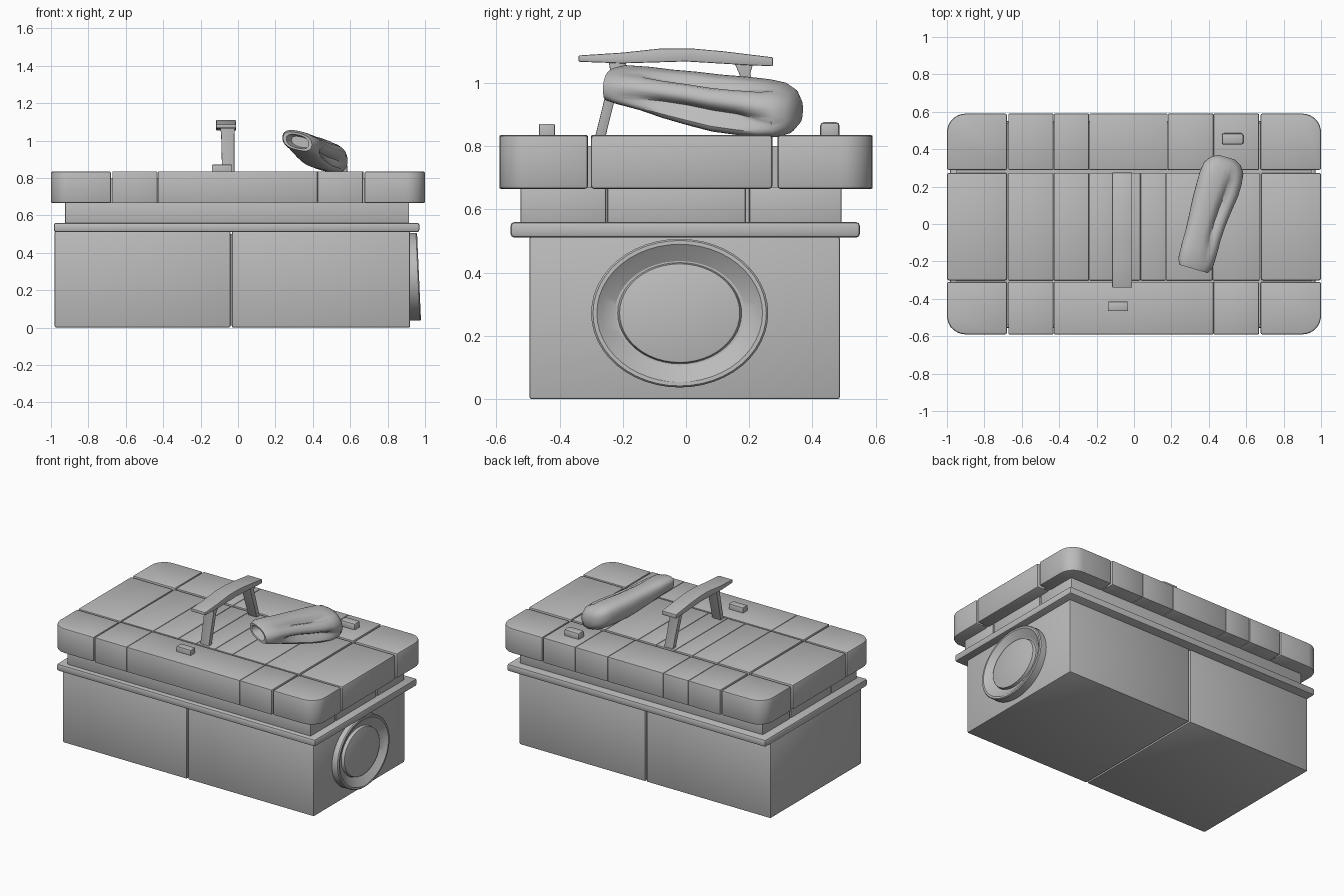
import bpy, bmesh, math
from mathutils import Vector

cube = bpy.data.objects.get("Cube")
if cube:
    bpy.data.objects.remove(cube, do_unlink=True)

grey = bpy.data.materials.new("plain grey")
grey.diffuse_color = (0.5, 0.5, 0.5, 1)
grey.use_nodes = True
grey.node_tree.nodes["Principled BSDF"].inputs["Base Color"].default_value = (0.5, 0.5, 0.5, 1)


def finish(name, bm, bevel=0.0, segments=2, angle=35):
    """Bevel the sharp edges, then turn the bmesh into a shaded object."""
    bmesh.ops.recalc_face_normals(bm, faces=bm.faces[:])
    if bevel:
        sharp = [e for e in bm.edges if e.is_manifold and e.calc_face_angle() > 0.6]
        bmesh.ops.bevel(bm, geom=sharp, offset=bevel, segments=segments,
                        profile=0.5, affect='EDGES', clamp_overlap=True)
    mesh = bpy.data.meshes.new(name)
    bm.to_mesh(mesh)
    bm.free()
    mesh.materials.append(grey)
    obj = bpy.data.objects.new(name, mesh)
    bpy.context.collection.objects.link(obj)
    bpy.ops.object.select_all(action='DESELECT')
    obj.select_set(True)
    bpy.context.view_layer.objects.active = obj
    bpy.ops.object.shade_smooth_by_angle(angle=math.radians(angle))
    return obj


def box(name, x, y, z, bevel=0.008, corner=0.0):
    """Box from (low, high) ranges; corner rounds the lid's four outer corners."""
    bm = bmesh.new()
    bmesh.ops.create_cube(bm, size=1)
    for v in bm.verts:
        v.co = [r[0] if c < 0 else r[1] for c, r in zip(v.co, (x, y, z))]
    if corner:
        outer = []
        for e in bm.edges:
            a, b = (v.co for v in e.verts)
            m = (a + b) / 2
            if abs(a.z - b.z) > 0.01 and abs(m.x) > 0.95 and abs(m.y) > 0.55:
                outer.append(e)
        if outer:
            bmesh.ops.bevel(bm, geom=outer, offset=corner, segments=8,
                            profile=0.5, affect='EDGES')
    return finish(name, bm, bevel)


def loft(name, rings, bevel=0.0, angle=35, caps=(True, True)):
    """Skin a list of equal-length closed loops of points."""
    bm = bmesh.new()
    loops = [[bm.verts.new(p) for p in ring] for ring in rings]
    n = len(loops[0])
    for a, b in zip(loops, loops[1:]):
        for i in range(n):
            bm.faces.new((a[i], a[(i + 1) % n], b[(i + 1) % n], b[i]))
    if caps[0]:
        bm.faces.new(loops[0])
    if caps[1]:
        bm.faces.new(loops[-1])
    return finish(name, bm, bevel, angle=angle)


# Lower body in two halves, with the flange above
box("body_right_half", (-0.98, -0.041), (-0.495, 0.487), (0, 0.515))
box("body_left_half", (-0.033, 0.92), (-0.495, 0.487), (0, 0.515))
box("body_seam_core", (-0.1, 0.05), (-0.48, 0.472), (0.012, 0.5), 0)
box("flange", (-0.985, 0.97), (-0.555, 0.55), (0.511, 0.56), 0.012)

# Neck under the lid, three strips
for name, y in (("front", (-0.523, -0.253)), ("middle", (-0.249, 0.188)), ("back", (0.2, 0.492))):
    box("neck_" + name, (-0.925, 0.915), y, (0.55, 0.68), 0.006)
box("neck_core", (-0.91, 0.9), (-0.5, 0.47), (0.55, 0.68), 0)

# Lid: three rows of tiles over a core
rows = {
    "front": ((-0.59, -0.31), [-1, -0.675, -0.43, 0.425, 0.672, 1]),
    "middle": ((-0.301, 0.273), [-1, -0.675, -0.43, -0.24, -0.105, 0.035, 0.17, 0.42, 0.675, 1]),
    "back": ((0.289, 0.59), [-1, -0.675, -0.43, -0.24, 0.18, 0.425, 0.672, 1]),
}
for row, (y, cuts) in rows.items():
    for i, (a, b) in enumerate(zip(cuts, cuts[1:])):
        # wide seams beside the end tiles, hairline seams elsewhere
        ga = 0 if i == 0 else (0.004 if abs(a) > 0.6 else 0.001)
        gb = 0 if b == 1 else (0.004 if abs(b) > 0.6 else 0.001)
        box(f"lid_{row}_tile_{i + 1}", (a + ga, b - gb), y, (0.665, 0.835),
            0.01 if abs(a + b) > 1.5 else 0.004, 0.1)
box("lid_core", (-0.95, 0.95), (-0.54, 0.54), (0.67, 0.8), 0)

# Latches
box("front_latch", (-0.14, -0.032), (-0.465, -0.415), (0.82, 0.871), 0.004)
box("back_latch", (0.47, 0.585), (0.424, 0.486), (0.82, 0.876), 0.012)

# Handle: arched grip on two splayed legs
grip = [(-0.34, 1.067), (-0.34, 1.087), (-0.2, 1.096), (-0.08, 1.109), (0.02, 1.109),
        (0.12, 1.1), (0.275, 1.081), (0.275, 1.053), (0.2, 1.056), (0.0, 1.068), (-0.2, 1.062)]
loft("handle_grip", [[(x, y, z) for y, z in grip] for x in (-0.117, -0.01)], 0.004)


def leg(name, sections):
    rings = []
    for z, y0, y1, x0, x1 in sections:
        rings.append([(x0, y0, z), (x1, y0, z), (x1, y1, z), (x0, y1, z)])
    loft(name, rings, 0.003)


leg("handle_front_leg", [(0.82, -0.29, -0.257, -0.085, -0.02), (1.03, -0.238, -0.205, -0.09, -0.02),
                         (1.07, -0.245, -0.185, -0.095, -0.015)])
leg("handle_back_leg", [(0.82, 0.235, 0.268, -0.085, -0.02), (1.03, 0.168, 0.203, -0.09, -0.02),
                        (1.07, 0.15, 0.215, -0.095, -0.015)])

# Round dished port on the left end, leaning slightly outwards at the bottom
port = [(0.28, 0.235, 0.90), (0.28, 0.235, 0.962), (0.274, 0.23, 0.968), (0.262, 0.218, 0.968),
        (0.245, 0.2, 0.955), (0.205, 0.165, 0.932), (0.196, 0.16, 0.932), (0.19, 0.156, 0.952),
        (0.185, 0.151, 0.954)]
rings = []
for ry, rz, x in port:
    ring = []
    for i in range(48):
        a = math.tau * i / 48
        dz = rz * math.sin(a)
        ring.append((x - 0.045 * dz, -0.02 + ry * math.cos(a), 0.272 + dz))
    rings.append(ring)
loft("side_port", rings, angle=30)

# Rounded hollow object lying on the lid: x, y, half width, z low, z high, groove depth
pod = [(0.335, -0.18, 0.05, 0.965, 1.02, 0), (0.318, -0.238, 0.062, 0.96, 1.03, 0),
       (0.318, -0.24, 0.08, 0.95, 1.042, 0), (0.33, -0.205, 0.096, 0.94, 1.05, 0),
       (0.352, -0.13, 0.1, 0.92, 1.045, 0.12), (0.372, -0.06, 0.1, 0.895, 1.037, 0.4),
       (0.395, 0.02, 0.105, 0.872, 1.03, 0.5), (0.42, 0.1, 0.113, 0.852, 1.02, 0.5),
       (0.448, 0.18, 0.12, 0.842, 1.013, 0.45), (0.468, 0.25, 0.12, 0.835, 1.005, 0.25),
       (0.48, 0.3, 0.11, 0.835, 0.995, 0), (0.49, 0.335, 0.085, 0.845, 0.975, 0),
       (0.495, 0.357, 0.045, 0.87, 0.945, 0)]
across = Vector((0.96, -0.28, 0))
rings = []
for x, y, w, lo, hi, groove in pod:
    ring = []
    for i in range(40):
        a = math.tau * i / 40
        c, s = math.cos(a), math.sin(a)
        # two grooves run along the open side: one above, one facing outwards
        r = 1 - groove * (0.75 * math.exp(-((a - 1.15) / 0.2) ** 2)
                          + math.exp(-(((a + 0.2 + math.pi) % math.tau - math.pi) / 0.28) ** 2))
        u = w * r * math.copysign(abs(c) ** 0.8, c)
        h = (hi - lo) / 2 * r * math.copysign(abs(s) ** 0.8, s)
        p = Vector((x, y, (lo + hi) / 2)) + across * u
        ring.append((p.x, p.y, p.z + h - 0.22 * u))
    rings.append(ring)
loft("lid_pod", rings, angle=50)
